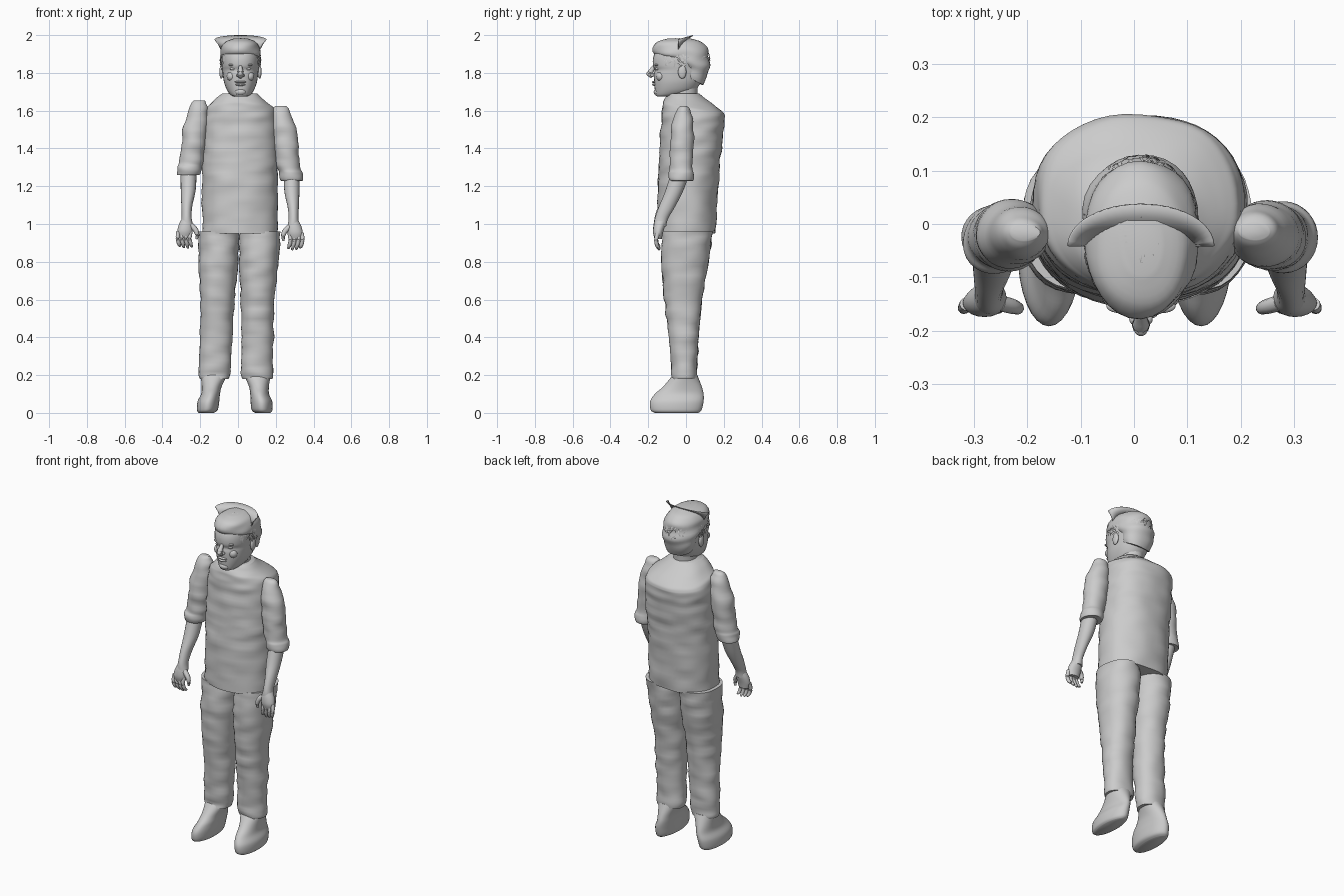
import bpy, bmesh, math, random
from mathutils import Vector, noise

cube = bpy.data.objects.get("Cube")
if cube:
    bpy.data.objects.remove(cube)
rng = random.Random(4)

grey = bpy.data.materials.new("plain grey")
grey.use_nodes = True
COLOUR = (0.6, 0.6, 0.6, 1)
grey.diffuse_color = COLOUR
grey.node_tree.nodes["Principled BSDF"].inputs["Base Color"].default_value = COLOUR


def finish(name, bm, angle=50, closed=True):
    if closed:
        bmesh.ops.recalc_face_normals(bm, faces=bm.faces[:])
    mesh = bpy.data.meshes.new(name)
    bm.to_mesh(mesh)
    bm.free()
    mesh.materials.append(grey)
    obj = bpy.data.objects.new(name, mesh)
    bpy.context.collection.objects.link(obj)
    bpy.ops.object.select_all(action='DESELECT')
    obj.select_set(True)
    bpy.context.view_layer.objects.active = obj
    bpy.ops.object.shade_smooth_by_angle(angle=math.radians(angle))
    return obj


def smooth_rows(rows, steps):
    """Catmull-Rom interpolation between the rows."""
    out = []
    last = len(rows) - 1
    for i in range(last):
        quad = [rows[max(i - 1, 0)], rows[i], rows[i + 1], rows[min(i + 2, last)]]
        for k in range(steps):
            t = k / steps
            out.append([b + t / 2 * (c - a + t * (2*a - 5*b + 4*c - d + t * (3*(b - c) + d - a)))
                        for a, b, c, d in zip(*quad)])
    return out + [list(rows[-1])]


def skin_rings(name, rings, angle=50):
    """Join rings of points into a capped skin."""
    bm = bmesh.new()
    loops = [[bm.verts.new(p) for p in ring] for ring in rings]
    n = len(loops[0])
    for low, high in zip(loops, loops[1:]):
        for i in range(n):
            j = (i + 1) % n
            bm.faces.new((low[i], low[j], high[j], high[i]))
    bm.faces.new(loops[0])
    bm.faces.new(loops[-1])
    return finish(name, bm, angle)


def loft(name, rows, side=1, shift=lambda z: 0, drop=0, steps=4, sides=32,
         power=2.0, crease=0.0):
    """Rows are z, x min, x max, y min, y max and backward tilt."""
    rings = []
    for z, x0, x1, y0, y1, tilt in smooth_rows(rows, steps):
        ring = []
        for i in range(sides):
            a = math.tau * i / sides
            c, s = math.cos(a), math.sin(a)
            u = math.copysign(abs(c) ** (2 / power), c)
            v = math.copysign(abs(s) ** (2 / power), s)
            p = Vector((side * ((x0 + x1) / 2 + u * (x1 - x0) / 2) + shift(z),
                        (y0 + y1) / 2 + v * (y1 - y0) / 2, z - tilt * v - drop))
            fold = crease * noise.noise(Vector((p.x * 9, p.y * 9, p.z * 22)))
            ring.append(p + Vector((c * side, s, 0)) * fold)
        rings.append(ring)
    return skin_rings(name, rings)


def tube(name, points, sides=10):
    """Tapered round limb through x, y, z, radius points."""
    path = smooth_rows(points, 4)
    rings = []
    for k, (x, y, z, r) in enumerate(path):
        a, b = path[max(k - 1, 0)], path[min(k + 1, len(path) - 1)]
        turn = Vector([q - p for p, q in zip(a[:3], b[:3])]).to_track_quat('Z', 'Y')
        rings.append([Vector((x, y, z)) + turn @ Vector((r * math.cos(math.tau * i / sides),
                      r * math.sin(math.tau * i / sides), 0)) for i in range(sides)])
    return skin_rings(name, rings)


def blob(name, centre, size):
    bm = bmesh.new()
    bmesh.ops.create_uvsphere(bm, u_segments=20, v_segments=12, radius=1)
    for v in bm.verts:
        v.co = Vector([c + p * s for c, p, s in zip(centre, v.co, size)])
    return finish(name, bm)


# Shirt body, with sloping shoulders
loft("shirt_body", [
    (.95, -.19, .21, -.15, .155, 0), (1.2, -.19, .21, -.15, .17, 0),
    (1.4, -.19, .21, -.14, .19, 0), (1.55, -.185, .205, -.13, .204, .01),
    (1.6, -.175, .195, -.125, .205, .025), (1.625, -.155, .175, -.118, .185, .025),
    (1.66, -.12, .135, -.105, .125, .013), (1.69, -.085, .1, -.092, .07, 0)],
    steps=9, sides=48, power=2.25, crease=.008)

# Trousers, shoes, sleeves, arms and hands
def leg_shift(z):
    return .027 * z - .018


def arm_shift(z):
    return .011


for side, label in ((1, "left"), (-1, "right")):
    loft(label + "_trouser_leg", [
        (.18, .035, .19, -.073, .058, 0), (.22, .028, .197, -.076, .06, 0),
        (.4, .025, .195, -.09, .068, 0), (.6, .015, .197, -.115, .085, 0),
        (.8, .002, .212, -.13, .12, 0), (.96, .002, .217, -.122, .14, 0)],
        side, leg_shift, steps=8, power=2.15, crease=.009)
    loft(label + "_shoe", [
        (0, .11, .19, -.165, .065, 0), (.015, .09, .2, -.187, .082, 0),
        (.06, .083, .198, -.19, .093, 0), (.1, .08, .18, -.165, .093, 0),
        (.14, .072, .178, -.12, .083, 0), (.2, .045, .185, -.07, .06, 0)],
        side, leg_shift, steps=5)
    drop = .03 if side > 0 else 0
    loft(label + "_sleeve", [
        (1.26, .225, .325, -.075, .025, 0), (1.262, .212, .332, -.088, .035, 0),
        (1.3, .205, .333, -.092, .038, 0), (1.33, .196, .32, -.085, .036, 0),
        (1.42, .182, .31, -.085, .042, 0), (1.52, .172, .3, -.08, .042, 0),
        (1.6, .17, .272, -.065, .032, 0), (1.64, .178, .255, -.045, .015, 0),
        (1.655, .185, .24, -.03, 0, 0)],
        side, arm_shift, drop, steps=5, crease=.009)
    loft(label + "_forearm", [
        (1.0, .25, .315, -.17, -.105, 0), (1.04, .257, .309, -.165, -.095, 0),
        (1.1, .252, .311, -.145, -.06, 0), (1.18, .235, .314, -.112, -.018, 0),
        (1.28, .23, .315, -.08, .02, 0)], side, arm_shift, drop * .4, steps=5, sides=20)

    def at(x, y, z, r):
        return side * x + .011, y, z - drop * .3, r

    loft(label + "_palm", [
        (.93, .262, .325, -.166, -.128, 0), (.96, .252, .332, -.174, -.122, 0),
        (.995, .25, .325, -.172, -.112, 0), (1.025, .258, .31, -.165, -.105, 0)],
        side, arm_shift, drop * .3, sides=20)
    for k in range(4):
        x = .263 + .021 * k
        tip = .87 + .008 * abs(k - 1.3)
        tube(f"{label}_finger_{k + 1}", [
            at(x, -.15, .96, .012), at(x + .004, -.158, .925, .011),
            at(x - .002, -.153, .895, .01), at(x - .008, -.14, tip, .006)])
    tube(label + "_thumb", [
        at(.262, -.148, .995, .015), at(.237, -.155, .97, .014),
        at(.228, -.158, .945, .011), at(.23, -.155, .92, .006)])

# Head and neck
MID = .013
loft("neck", [(1.62, -.055, .08, -.085, .06, 0), (1.7, -.05, .076, -.088, .06, 0),
              (1.78, -.05, .076, -.07, .07, 0)])
loft("head", [
    (1.675, -.02, .046, -.145, -.06, 0), (1.685, -.04, .066, -.16, .01, -.005),
    (1.71, -.059, .085, -.165, .05, 0), (1.75, -.074, .1, -.168, .08, 0),
    (1.79, -.08, .106, -.17, .1, 0), (1.815, -.083, .109, -.166, .108, 0),
    (1.84, -.086, .112, -.175, .112, 0), (1.88, -.087, .113, -.174, .112, 0),
    (1.92, -.08, .106, -.158, .1, 0), (1.95, -.06, .086, -.13, .07, 0),
    (1.968, -.02, .046, -.08, .02, 0)], steps=4, power=2.2)
tube("nose", [(MID, -.165, 1.84, .008), (MID, -.178, 1.82, .012),
              (MID, -.19, 1.797, .017), (MID, -.176, 1.782, .014)])
blob("nose_tip", (MID, -.196, 1.795), (.013, .014, .012))
blob("upper_lip", (MID, -.169, 1.752), (.031, .011, .006))
blob("lower_lip", (MID, -.167, 1.738), (.026, .012, .007))
blob("chin", (MID, -.152, 1.699), (.03, .019, .018))
for side, label in ((1, "left"), (-1, "right")):
    blob(label + "_eye", (MID + side * .038, -.15, 1.822), (.017, .012, .009))
    blob(label + "_brow", (MID + side * .038, -.154, 1.842), (.027, .013, .007))
    blob(label + "_cheek", (MID + side * .047, -.135, 1.782), (.026, .024, .026))
    blob(label + "_nostril", (MID + side * .013, -.178, 1.787), (.009, .011, .008))
    blob(label + "_ear", (MID + side * .101, -.02, 1.805), (.011, .022, .036))

# Hair cap, lower at the nape than at the forehead
loft("hair_cap", [
    (1.765, -.07, .096, -.02, .09, .03), (1.82, -.084, .11, -.03, .117, .025),
    (1.86, -.093, .119, -.1, .122, .02), (1.9, -.095, .121, -.168, .12, 0),
    (1.94, -.085, .111, -.168, .105, 0), (1.966, -.065, .091, -.15, .075, 0),
    (1.982, -.025, .051, -.1, .02, 0)], power=2.1, crease=.01)

# Loose strands laid over the hair cap
bm = bmesh.new()
for _ in range(420):
    turn = rng.uniform(0, math.tau)
    front = max(0, -math.sin(turn))
    lift = rng.uniform(-.3 + .7 * front, 1.35)
    spin, length = rng.uniform(-.35, .35), rng.uniform(.2, .45)
    pairs = []
    for k in range(4):
        a, e = turn + spin * k / 3, lift - length * k / 3
        r = 1.01 + rng.uniform(0, .05)
        pair = []
        for w in (-.025, .025):
            c = math.cos(e)
            pair.append(bm.verts.new((MID + .105 * r * c * math.cos(a + w),
                                      -.022 + .145 * r * c * math.sin(a + w),
                                      1.865 + .118 * r * math.sin(e))))
        pairs.append(pair)
    for p, q in zip(pairs, pairs[1:]):
        bm.faces.new((p[0], p[1], q[1], q[0]))
finish("hair_strands", bm, closed=False)

# Flared crescent band standing across the crown
bm = bmesh.new()
arc = []
for i in range(25):
    a = math.pi * i / 24
    c, s = math.cos(a), math.sin(a)
    arc.append([bm.verts.new((MID + w * c, -.042 + d * s, z + rise * s)) for w, d, z, rise in
                ((.102, .022, 1.925, .045), (.118, .055, 1.955, .03), (.135, .078, 1.978, .022))])
for p, q in zip(arc, arc[1:]):
    for k in range(2):
        bm.faces.new((p[k], p[k + 1], q[k + 1], q[k]))
band = finish("crown_band", bm)
band.modifiers.new("thickness", 'SOLIDIFY').thickness = .004
